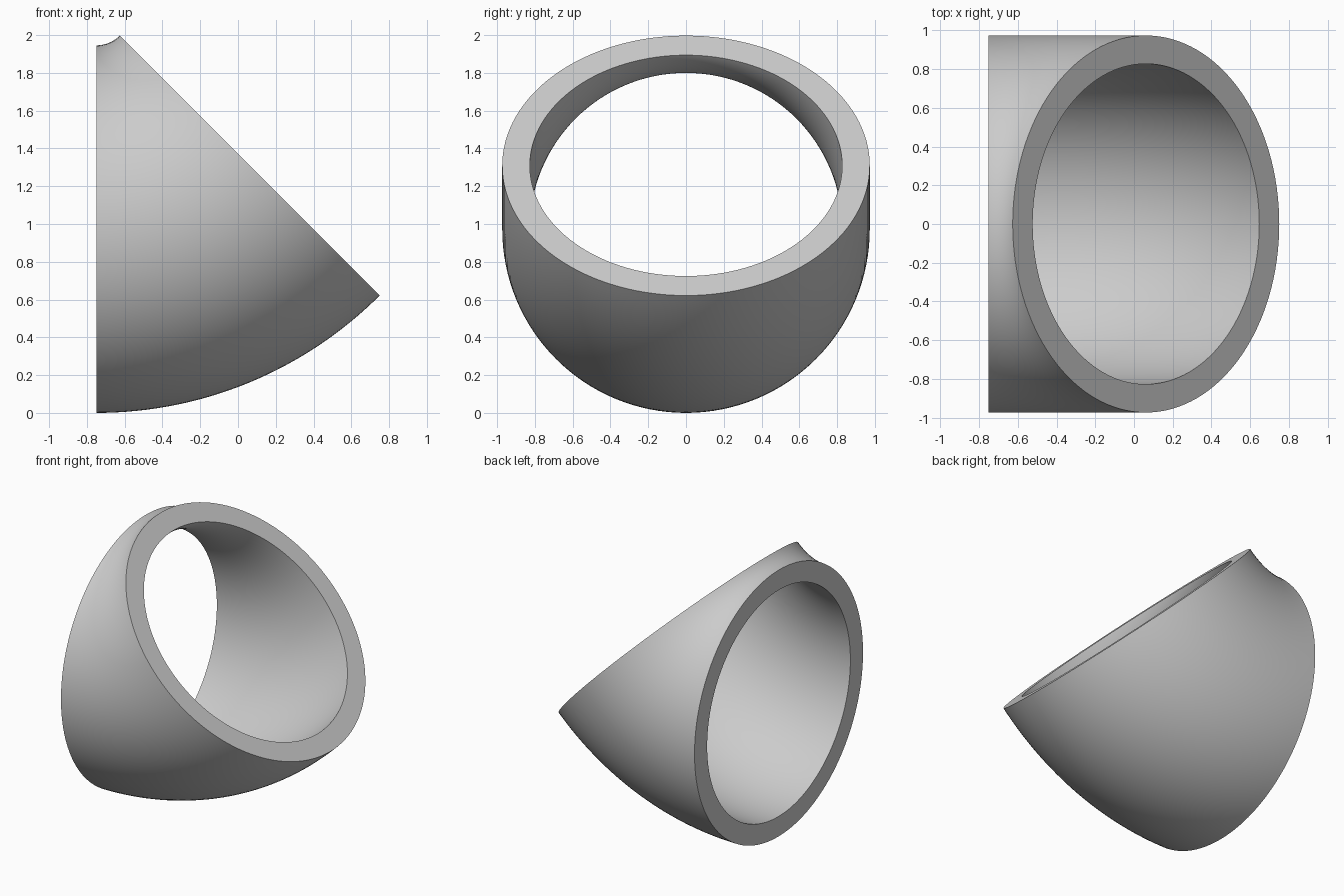
import bpy
import bmesh
from math import pi, radians, sin, cos
from mathutils import Matrix, Vector

cube = bpy.data.objects.get("Cube")
if cube:
    bpy.data.objects.remove(cube, do_unlink=True)

OUTER, INNER = 0.973, 0.827          # pipe radii
START_X = -0.75                      # plane of the upright opening
PIVOT = Vector((START_X, 0, 2.121))  # centre of the bend
SIDES, STEPS = 128, 32

grey = bpy.data.materials.new("plain grey")
grey.use_nodes = True
colour = (0.6, 0.6, 0.6, 1)
grey.diffuse_color = colour
grey.node_tree.nodes["Principled BSDF"].inputs["Base Color"].default_value = colour

bm = bmesh.new()


def ring(radius, step):
    """One circle of the pipe, turned about the pivot."""
    turn = Matrix.Rotation(-radians(45) * step / STEPS, 3, "Y")
    verts = []
    for i in range(SIDES):
        a = 2 * pi * i / SIDES
        start = Vector((START_X, radius * cos(a), OUTER + radius * sin(a)))
        verts.append(bm.verts.new(PIVOT + turn @ (start - PIVOT)))
    return verts


def band(a, b):
    """A closed strip of quads between two rings."""
    for i in range(SIDES):
        j = (i + 1) % SIDES
        bm.faces.new((a[i], a[j], b[j], b[i]))


# Outer and inner walls
outer = [ring(OUTER, s) for s in range(STEPS + 1)]
inner = [ring(INNER, s) for s in range(STEPS + 1)]
for wall in (outer, inner):
    for a, b in zip(wall, wall[1:]):
        band(a, b)

# Flat rims at both openings
band(outer[0], inner[0])
band(outer[-1], inner[-1])
bmesh.ops.recalc_face_normals(bm, faces=bm.faces[:])

mesh = bpy.data.meshes.new("pipe_elbow")
bm.to_mesh(mesh)
bm.free()
mesh.materials.append(grey)
elbow = bpy.data.objects.new("pipe_elbow", mesh)
bpy.context.collection.objects.link(elbow)

# Smooth walls with crisp rims
bpy.ops.object.select_all(action="DESELECT")
elbow.select_set(True)
bpy.context.view_layer.objects.active = elbow
bpy.ops.object.shade_smooth_by_angle(angle=radians(30))
